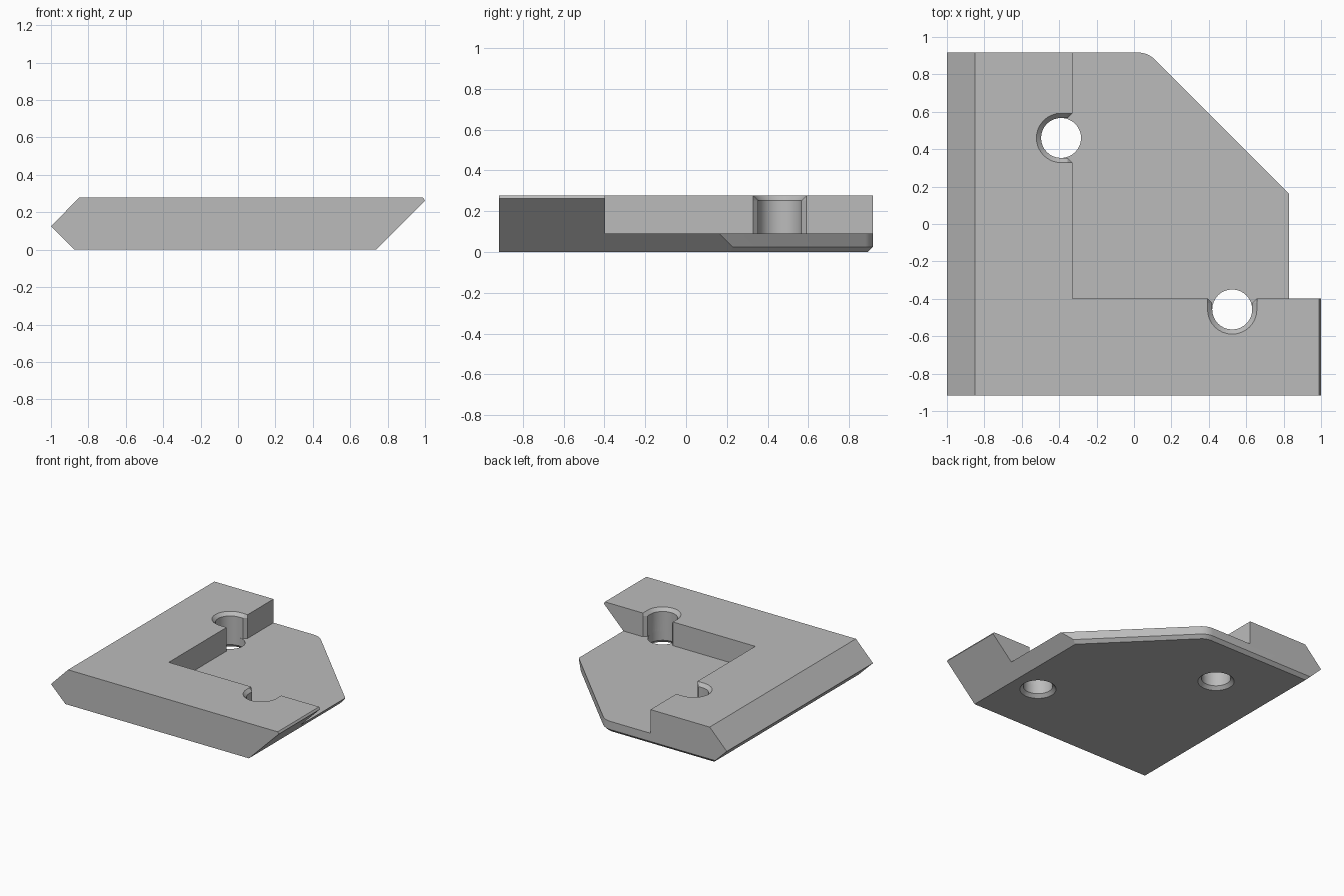
import bpy
import bmesh
from math import cos, sin, pi, radians, sqrt

old = bpy.data.objects.get("Cube")
if old:
    bpy.data.objects.remove(old, do_unlink=True)

grey = bpy.data.materials.new("plain grey")
grey.use_nodes = True
grey.diffuse_color = (0.5, 0.5, 0.5, 1)
grey.node_tree.nodes["Principled BSDF"].inputs["Base Color"].default_value = grey.diffuse_color

HALF = 0.917      # half depth
TOP = 0.278       # top of the raised arms
FLOOR = 0.09      # top of the thin plate
WALL_X, WALL_Y = -0.33, -0.397
CHAMFER = 0.025
R = 0.107         # screw hole radius
STEPS = 16


def loft(name, rings):
    """Closed solid through rings with equal point counts."""
    bm = bmesh.new()
    loops = [[bm.verts.new(p) for p in ring] for ring in rings]
    n = len(loops[0])
    for a, b in zip(loops, loops[1:]):
        for i in range(n):
            j = (i + 1) % n
            bm.faces.new((a[i], a[j], b[j], b[i]))
    bm.faces.new(loops[0])
    bm.faces.new(loops[-1])
    bmesh.ops.recalc_face_normals(bm, faces=bm.faces)
    mesh = bpy.data.meshes.new(name)
    bm.to_mesh(mesh)
    bm.free()
    mesh.materials.append(grey)
    obj = bpy.data.objects.new(name, mesh)
    bpy.context.collection.objects.link(obj)
    return obj


def combine(target, tool, operation="DIFFERENCE"):
    tool.hide_render = True
    mod = target.modifiers.new(tool.name, "BOOLEAN")
    mod.operation, mod.object, mod.solver = operation, tool, "EXACT"
    bpy.context.view_layer.objects.active = target
    bpy.ops.object.modifier_apply(modifier=mod.name)
    bpy.data.objects.remove(tool, do_unlink=True)


def at_height(points, z):
    return [(x, y, z) for x, y in points]


# Body: bevelled section running front to back
section = [(-1, 0.125), (-0.85, TOP), (0.99, TOP), (1, 0.262), (0.738, 0), (-0.873, 0)]
body = loft("corner_bracket", [[(x, y, z) for x, z in section] for y in (-HALF, HALF)])


# Plan outline: diagonal corner with a rounded shoulder, chamfered underneath
def outline(inset):
    cx, r = 0.02, 0.13
    cy = HALF - r
    r -= inset
    arc = [(cx + r * cos(a), cy + r * sin(a))
           for a in (pi / 4 * (1 + i / 8) for i in range(9))]
    reach = 1.2
    return [(-reach, -HALF - 0.1), (reach, -HALF - 0.1),
            (reach, cx + cy + r * sqrt(2) - reach)] + arc + [(-reach, HALF - inset)]


plan = loft("plan_outline", [at_height(outline(CHAMFER), 0),
                             at_height(outline(0), CHAMFER),
                             at_height(outline(0), 0.5)])
combine(body, plan, "INTERSECT")

# Recess that leaves an L of raised arms
recess = [(WALL_X, WALL_Y), (1.5, WALL_Y), (1.5, 1.5), (WALL_X, 1.5)]
combine(body, loft("recess", [at_height(recess, FLOOR), at_height(recess, 0.5)]))


# Screw holes: a slot open to the recess plus a round hole through the plate
def slot(center, flip, r, z):
    wide = R + CHAMFER
    pts = [(r * cos(a), r * sin(a))
           for a in (pi / 2 + pi * i / STEPS for i in range(STEPS + 1))]
    mouth = [(0.035, r), (0.06, wide), (0.2, wide)]
    pts += [(x, -y) for x, y in mouth] + mouth[::-1]
    if flip:
        pts = [(y, x) for x, y in pts]
    return [(center[0] + x, center[1] + y, z) for x, y in pts]


def circle(center, r, z):
    return [(center[0] + r * cos(a), center[1] + r * sin(a), z)
            for a in (pi * i / STEPS for i in range(2 * STEPS))]


for center, flip in (((WALL_X - 0.06, 0.46), False), ((0.525, WALL_Y - 0.06), True)):
    wide = R + CHAMFER
    combine(body, loft("slot", [slot(center, flip, R, FLOOR),
                                slot(center, flip, R, TOP - CHAMFER),
                                slot(center, flip, wide, TOP),
                                slot(center, flip, wide, 0.4)]))
    combine(body, loft("screw_hole", [circle(center, wide + 0.02, -0.02),
                                      circle(center, R, CHAMFER),
                                      circle(center, R, FLOOR + 0.02)]))

bpy.ops.object.select_all(action="DESELECT")
body.select_set(True)
bpy.context.view_layer.objects.active = body
bpy.ops.object.shade_smooth_by_angle(angle=radians(25))
